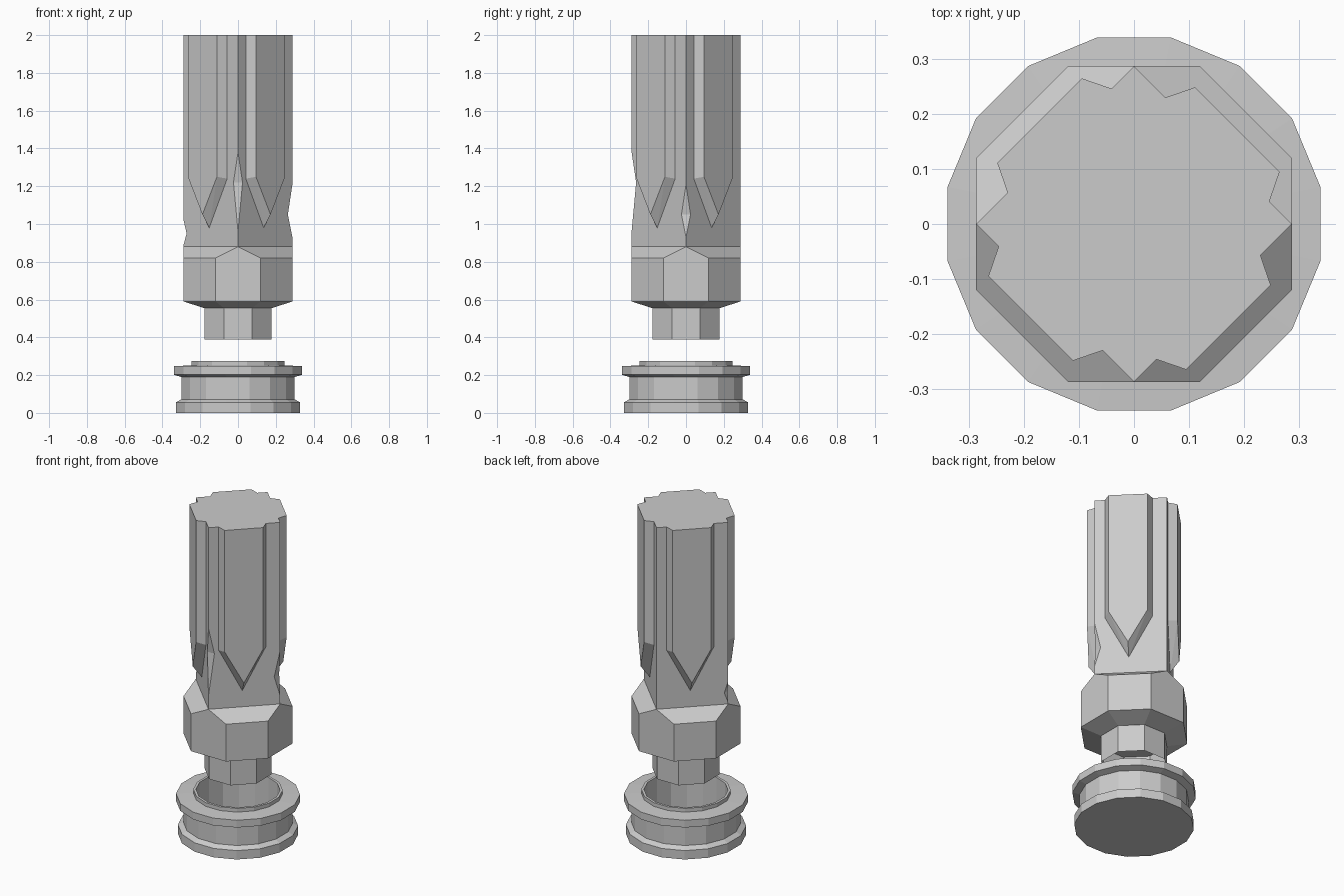
import bpy, bmesh
from math import sin, cos, pi, sqrt, radians
from mathutils import Vector, Matrix

if "Cube" in bpy.data.objects:
    bpy.data.objects.remove(bpy.data.objects["Cube"])


def finish(name, bm):
    me = bpy.data.meshes.new(name)
    bm.to_mesh(me)
    bm.free()
    ob = bpy.data.objects.new(name, me)
    bpy.context.collection.objects.link(ob)
    return ob


def ring(n, r, z, turn=0.0):
    return [Vector((r * cos(turn + 2 * pi * i / n), r * sin(turn + 2 * pi * i / n), z))
            for i in range(n)]


def hull(name, pts):
    bm = bmesh.new()
    for p in pts:
        bm.verts.new(p)
    bmesh.ops.convex_hull(bm, input=bm.verts)
    bmesh.ops.dissolve_limit(bm, angle_limit=radians(1), verts=bm.verts, edges=bm.edges)
    bmesh.ops.recalc_face_normals(bm, faces=bm.faces)
    return finish(name, bm)


def lathe(name, n, profile, turn, caps=True):
    bm = bmesh.new()
    loops = [[bm.verts.new(p) for p in ring(n, r, z, turn)] for r, z in profile]
    for a, b in zip(loops, loops[1:]):
        for i in range(n):
            j = (i + 1) % n
            bm.faces.new((a[i], a[j], b[j], b[i]))
    if caps:
        bm.faces.new(loops[0][::-1])
        bm.faces.new(loops[-1])
    bmesh.ops.recalc_face_normals(bm, faces=bm.faces)
    return finish(name, bm)


# sixteen-sided cup-shaped base with two flanges
lathe("base_cup", 16, [(.336, 0), (.336, .055), (.306, .072), (.306, .19), (.3466, .202),
                       (.3466, .247), (.25, .252), (.25, .275), (.235, .275), (.235, .02)], pi / 16)

# octagonal neck, open underneath
lathe("neck", 8, [(.192, .388), (.192, .56)], pi / 8, caps=False)

# collar: octagon blending into the square shaft
collar_pts = (ring(8, .195, .555, pi / 8) + ring(8, .312, .59, pi / 8)
              + ring(8, .312, .82, pi / 8) + ring(4, .288, .88))
hull("collar", collar_pts)

# square shaft turned 45 degrees
shaft = hull("shaft", ring(4, .288, .87) + ring(4, .288, 2))

# chips knocked out of the shaft corners: angle, top, middle, bottom, depth radius
for k, (ang, top, mid, bot, r) in enumerate([(-90, 1.38, 1.22, .96, .264),
                                             (0, 1.21, 1.05, .93, .264),
                                             (180, 1.02, .95, .89, .272)]):
    out = .32
    s = (out - r) / (.288 - r)
    section = [(r, mid), (out, mid + (top - mid) * s), (out, mid + (bot - mid) * s)]
    rot = Matrix.Rotation(radians(ang), 4, 'Z')
    cutter = hull("chip_cutter_%d" % k,
                  [rot @ Vector((x, y, z)) for x, z in section for y in (-.1, .1)])
    cutter.hide_render = True
    cutter.hide_viewport = True
    mod = shaft.modifiers.new("chip", 'BOOLEAN')
    mod.object = cutter
    mod.operation = 'DIFFERENCE'
    mod.solver = 'EXACT'

# raised panels with pointed lower ends, one on each shaft face
d0, d1, mid = .288 / sqrt(2), .255, -.0115
panel = []
for d, w, shoulder, tip in ((d0, .134, 1.24, .98), (d1, .109, 1.25, 1.05)):
    panel += [(d, mid - w, 2), (d, mid + w, 2), (d, mid - w, shoulder),
              (d, mid + w, shoulder), (d, mid, tip)]
for k in range(4):
    rot = Matrix.Rotation(pi / 4 + k * pi / 2, 4, 'Z')
    ob = hull("panel_%d" % k, [rot @ Vector(p) for p in panel])
    # drop the hidden back face
    bm = bmesh.new()
    bm.from_mesh(ob.data)
    inward = rot @ Vector((-1, 0, 0))
    bm.normal_update()
    back = [f for f in bm.faces if f.normal.dot(inward) > .99]
    bmesh.ops.delete(bm, geom=back, context='FACES_ONLY')
    bm.to_mesh(ob.data)
    bm.free()
